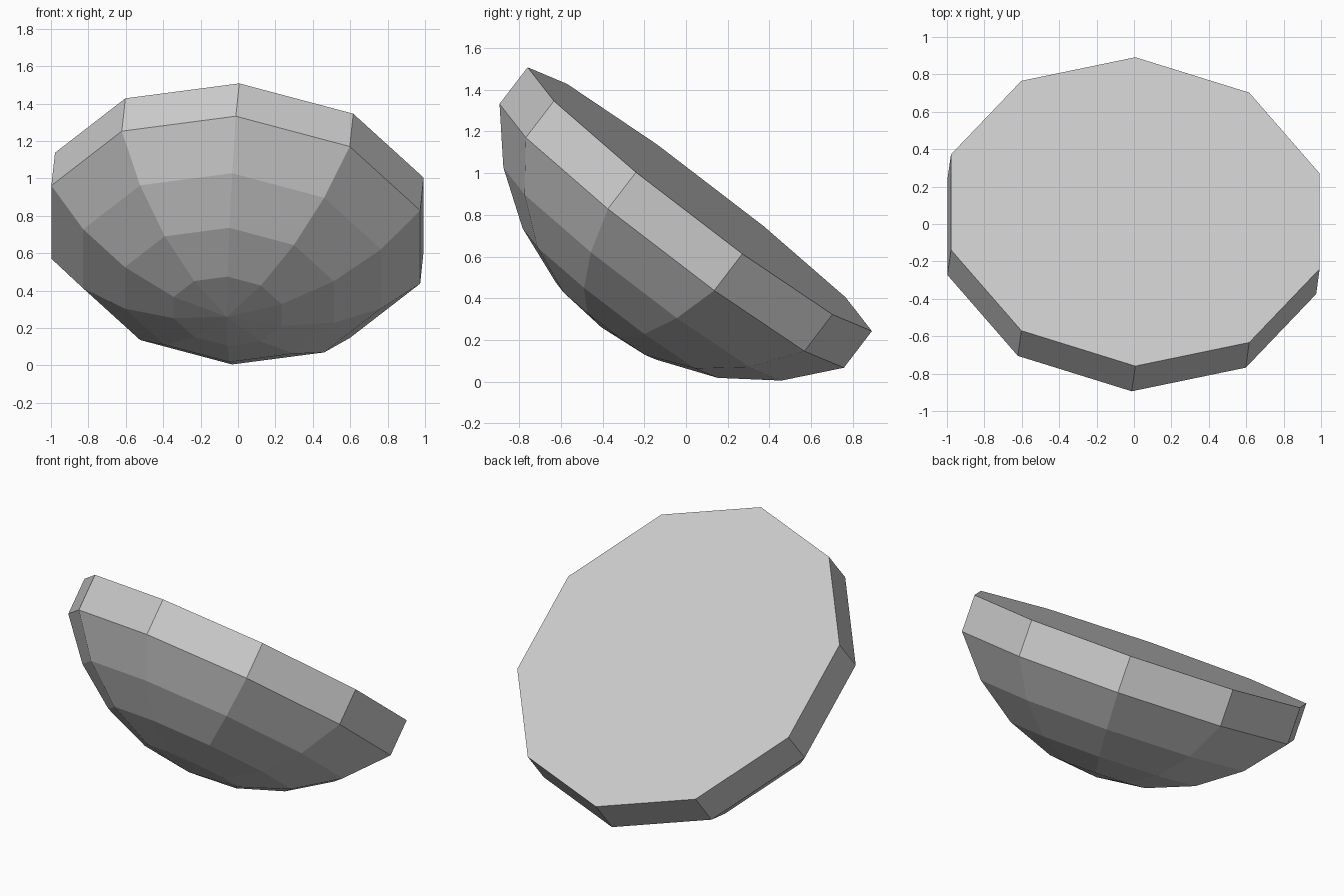
import bpy
import bmesh
from math import sin, cos, radians, pi
from mathutils import Vector, Matrix

default_cube = bpy.data.objects.get("Cube")
if default_cube:
    bpy.data.objects.remove(default_cube, do_unlink=True)

SIDES = 10
RADIUS = 1.04          # rim radius
RIM_HEIGHT = 0.222     # straight band below the flat top
BALL_RADIUS = 1.252    # sphere the domed underside is cut from
DOME_ANGLE = radians(56.2)
DOME_STEPS = 4

# Plain grey for the whole body
grey = bpy.data.materials.new("grey")
grey.use_nodes = True
colour = (0.6, 0.6, 0.6, 1)
grey.diffuse_color = colour
grey.node_tree.nodes["Principled BSDF"].inputs["Base Color"].default_value = colour

# Profile as (radius, height) from the flat top to the last ring before the tip
profile = [(RADIUS, 0)]
rim_drop = BALL_RADIUS * cos(DOME_ANGLE) - RIM_HEIGHT
for i in range(DOME_STEPS):
    a = DOME_ANGLE * (1 - i / DOME_STEPS)
    profile.append((BALL_RADIUS * sin(a), rim_drop - BALL_RADIUS * cos(a)))

# Faceted bowl: flat top, straight rim band, domed underside
bm = bmesh.new()
rings = []
for r, z in profile:
    angles = [2 * pi * k / SIDES for k in range(SIDES)]
    rings.append([bm.verts.new((r * sin(a), r * cos(a), z)) for a in angles])
tip = bm.verts.new((0, 0, rim_drop - BALL_RADIUS))
bm.faces.new(rings[0])
for k in range(SIDES):
    n = (k + 1) % SIDES
    for upper, lower in zip(rings, rings[1:]):
        bm.faces.new((upper[k], upper[n], lower[n], lower[k]))
    bm.faces.new((rings[-1][k], rings[-1][n], tip))
bmesh.ops.recalc_face_normals(bm, faces=bm.faces)

# Tilt the bowl: local y runs down the slope, local z is the axis
slope = Vector((0, 0.796, -0.61)).normalized()
axis = Vector((0.085, 0.61, 0.793))
axis = (axis - slope * axis.dot(slope)).normalized()
side = slope.cross(axis)
tilt = Matrix((side, slope, axis)).transposed().to_4x4()
bm.transform(Matrix.Translation((0.007, 0.066, 0.875)) @ tilt)

mesh = bpy.data.meshes.new("tilted_bowl")
bm.to_mesh(mesh)
bm.free()
mesh.materials.append(grey)
bowl = bpy.data.objects.new("tilted_bowl", mesh)
bpy.context.collection.objects.link(bowl)
